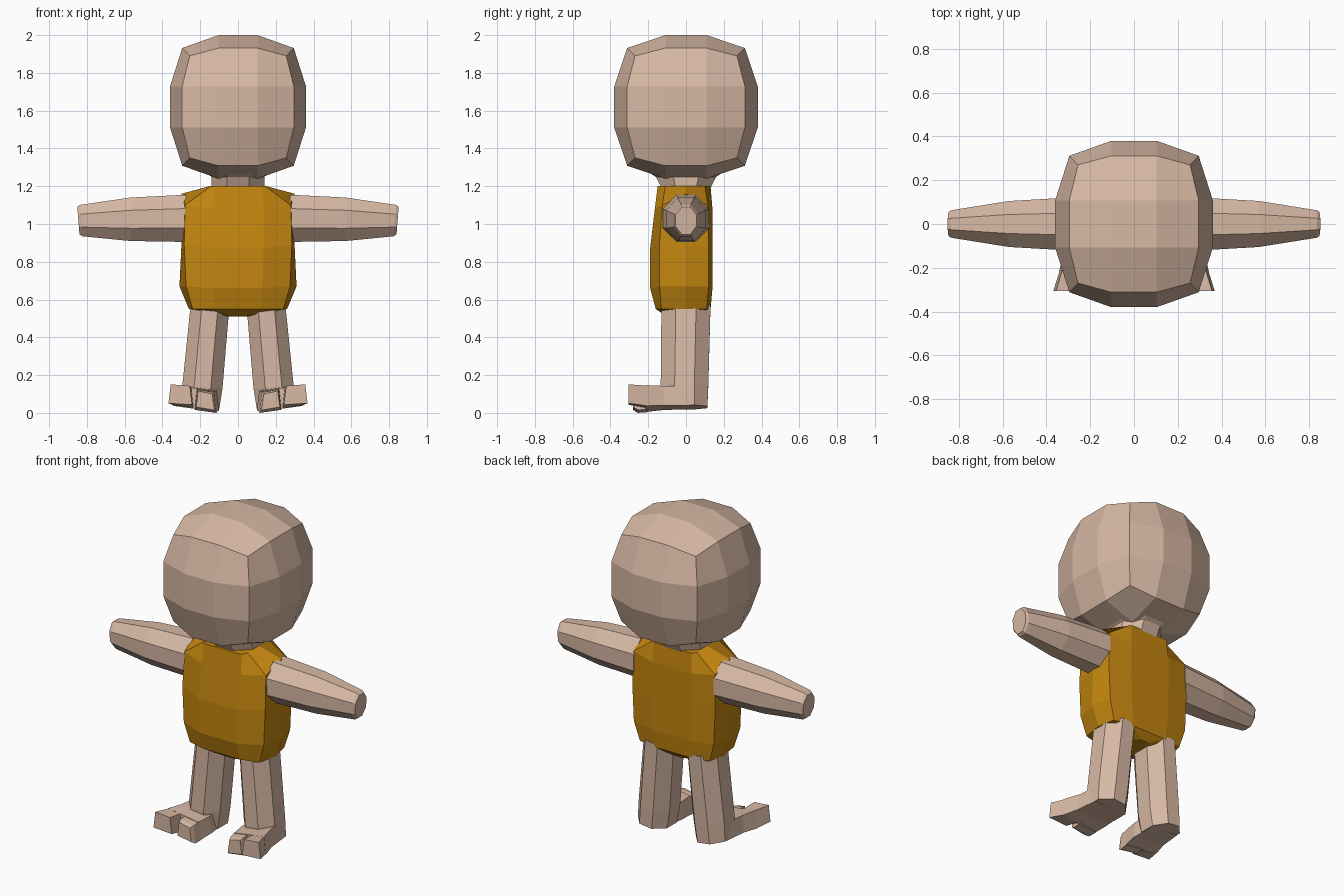
import bpy, bmesh
from math import cos, sin, pi
from mathutils import Vector

if "Cube" in bpy.data.objects:
    bpy.data.objects.remove(bpy.data.objects["Cube"])


def material(name, rgb):
    m = bpy.data.materials.new(name)
    m.diffuse_color = (*rgb, 1)
    m.use_nodes = True
    m.node_tree.nodes["Principled BSDF"].inputs["Base Color"].default_value = m.diffuse_color
    return m


skin = material("skin", (0.68, 0.48, 0.37))
gold = material("gold", (0.55, 0.24, 0.005))


def finish(bm, name, mat, mirror=False):
    bmesh.ops.recalc_face_normals(bm, faces=bm.faces)
    me = bpy.data.meshes.new(name)
    bm.to_mesh(me)
    bm.free()
    me.materials.append(mat)
    ob = bpy.data.objects.new(name, me)
    bpy.context.collection.objects.link(ob)
    if mirror:
        mod = ob.modifiers.new("mirror", 'MIRROR')
        mod.use_mirror_merge = False
    return ob


def loft(name, rings, mat, mirror=False):
    """Skin a list of equal-length rings and cap both ends."""
    bm = bmesh.new()
    vs = [[bm.verts.new(p) for p in r] for r in rings]
    n = len(vs[0])
    for a, b in zip(vs, vs[1:]):
        for i in range(n):
            j = (i + 1) % n
            bm.faces.new((a[i], a[j], b[j], b[i]))
    bm.faces.new(vs[0])
    bm.faces.new(vs[-1])
    return finish(bm, name, mat, mirror)


def octagon(cu, cv, ru, rv):
    """Flat-sided octagon in a plane, touching its bounding box."""
    k = 1 / cos(pi / 8)
    return [(cu + ru * k * cos((i + .5) * pi / 4),
             cv + rv * k * sin((i + .5) * pi / 4)) for i in range(8)]


# Head: 3x3x3 cube rounded toward a ball
bm = bmesh.new()
bmesh.ops.create_cube(bm, size=2)
bmesh.ops.subdivide_edges(bm, edges=bm.edges, cuts=2, use_grid_fill=True)
half = (0.36, 0.38, 0.38)
for v in bm.verts:
    ext = [abs(c) > 0.9 for c in v.co]
    outer = {1: 1.0, 2: 0.82, 3: 0.71}[sum(ext)]
    v.co = Vector([(1 if c > 0 else -1) * h * (outer if e else 0.285)
                   for c, e, h in zip(v.co, ext, half)]) + Vector((0, 0, 1.62))
finish(bm, "head", skin)

# Neck
loft("neck", [[(x, y, z) for x, y in octagon(0, 0, rx, ry)]
              for z, rx, ry in ((1.19, .14, .13), (1.25, .14, .16), (1.29, .2, .22))], skin)


# Torso: each ring has front, corner, side, corner and back points per half
def torso_ring(z, zc, zs, xf, xc, xs, yf, yfc, yb, ybc):
    h = [(xf, yf, z), (xc, yfc, zc), (xs, 0, zs), (xc, ybc, zc), (xf, yb, z)]
    return h + [(-x, y, zz) for x, y, zz in reversed(h)]


loft("torso", [
    torso_ring(.51, .51, .51, .03, .045, .05, -.10, -.08, .09, .07),
    torso_ring(.55, .55, .55, .12, .24, .26, -.16, -.13, .13, .11),
    torso_ring(.66, .67, .67, .13, .275, .31, -.19, -.14, .14, .12),
    torso_ring(.87, .89, .88, .135, .285, .30, -.19, -.14, .14, .12),
    torso_ring(1.08, 1.10, 1.16, .135, .28, .30, -.165, -.125, .14, .115),
    torso_ring(1.20, 1.20, 1.20, .13, .145, .15, -.15, -.11, .13, .10),
], gold)

# Arms
loft("arms", [[(x + lean * (z - zc), y, z) for y, z in octagon(0, zc, ry, rz)]
              for x, zc, ry, rz, lean in (
                  (.275, 1.03, .122, .125, 0), (.57, 1.025, .105, .115, 0),
                  (.83, 1.018, .063, .083, .08), (.845, 1.018, .055, .073, .08))],
     skin, True)

# Legs
loft("legs", [[(x, y, z + slope * (x - cx)) for x, y in octagon(cx, cy, rx, ry)]
              for z, cx, cy, rx, ry, slope in (
                  (.57, .148, 0, .102, .13, .1), (.14, .188, -.008, .106, .126, .1),
                  (.03, .20, -.005, .10, .118, .12))],
     skin, True)


# Feet and toes: tapered blocks running forward, tilted up on the outer side
def block(name, sections):
    loft(name, [[(x0, y, z0), (x1, y, z0 + t), (x1 - .012, y, z1 + t), (x0 + .012, y, z1)]
                for y, x0, x1, z0, z1, t in sections], skin, True)


block("feet", ((.02, .11, .30, .02, .12, .02), (-.12, .10, .315, .015, .118, .025),
               (-.215, .112, .342, .005, .115, .032)))
block("outer_toes", ((-.20, .235, .336, .025, .132, .012), (-.305, .243, .368, .043, .143, .008)))
block("inner_toes", ((-.20, .11, .23, .004, .113, .014), (-.255, .115, .228, .0, .108, .016),
                     (-.28, .125, .222, .015, .10, .016)))
